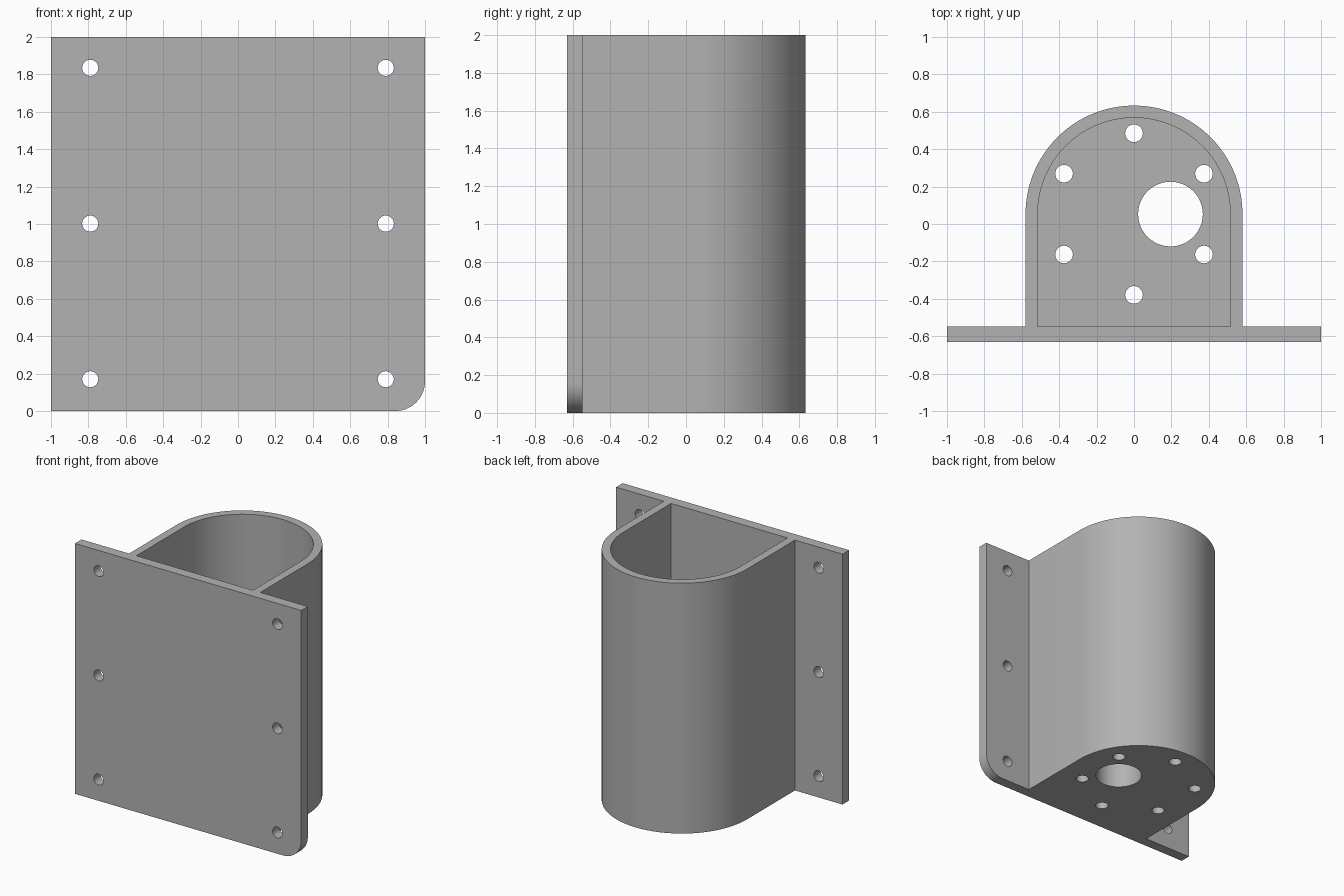
import bpy, bmesh, math
from mathutils import Matrix, Vector

if "Cube" in bpy.data.objects:
    bpy.data.objects.remove(bpy.data.objects["Cube"], do_unlink=True)

PLATE_FRONT, PLATE_BACK = -0.63, -0.547
ARC_Y = 0.053          # centre of the round housing and of the bolt circle
FLOOR = 0.25

grey = bpy.data.materials.new("plain grey")
grey.use_nodes = True
grey.diffuse_color = (0.45, 0.45, 0.45, 1)
grey.node_tree.nodes["Principled BSDF"].inputs["Base Color"].default_value = grey.diffuse_color


def prism(name, outline, direction):
    """Extrude a closed outline of 3D points along a direction."""
    bm = bmesh.new()
    face = bm.faces.new([bm.verts.new(p) for p in outline])
    top = bmesh.ops.extrude_face_region(bm, geom=[face])["geom"]
    moved = [v for v in top if isinstance(v, bmesh.types.BMVert)]
    bmesh.ops.translate(bm, verts=moved, vec=Vector(direction))
    bmesh.ops.recalc_face_normals(bm, faces=bm.faces)
    mesh = bpy.data.meshes.new(name)
    bm.to_mesh(mesh)
    bm.free()
    obj = bpy.data.objects.new(name, mesh)
    mesh.materials.append(grey)
    bpy.context.collection.objects.link(obj)
    return obj


def arc(cx, cy, r, start, end, steps):
    angles = [math.radians(start + (end - start) * i / steps) for i in range(steps + 1)]
    return [(cx + r * math.cos(a), cy + r * math.sin(a)) for a in angles]


def arch(name, r, y_front, z0, z1):
    """Upright D-shaped prism: flat at the front, round at the back."""
    pts = [(-r, y_front), (r, y_front)] + arc(0, ARC_Y, r, 0, 180, 64)
    return prism(name, [(x, y, z0) for x, y in pts], (0, 0, z1 - z0))


def drill(name, r, centre, axis):
    """Round cutter through the centre, along y or z."""
    pts = arc(0, 0, r, 0, 352.5, 47)
    turn = Matrix.Rotation(math.radians(90), 3, "X") if axis == "y" else Matrix.Identity(3)
    d = turn @ Vector((0, 0, 1))
    start = Vector(centre) - d * 0.4
    return prism(name, [start + turn @ Vector((x, y, 0)) for x, y in pts], d * 0.8)


def combine(obj, other, operation):
    mod = obj.modifiers.new(operation.lower(), "BOOLEAN")
    mod.operation = operation
    mod.solver = "EXACT"
    mod.object = other
    bpy.context.view_layer.objects.active = obj
    bpy.ops.object.modifier_apply(modifier=mod.name)
    bpy.data.objects.remove(other, do_unlink=True)


# Mounting plate with one rounded lower corner
corner = arc(0.84, 0.16, 0.16, -90, 0, 24)
plate_outline = [(-1, 0)] + corner + [(1, 2), (-1, 2)]
bracket = prism("motor_bracket", [(x, PLATE_FRONT, z) for x, z in plate_outline],
                (0, PLATE_BACK - PLATE_FRONT, 0))

# Round-backed housing joined to the plate, open at the top
combine(bracket, arch("housing", 0.58, -0.59, 0, 2), "UNION")
combine(bracket, arch("cavity", 0.515, PLATE_BACK, FLOOR, 2.2), "DIFFERENCE")

# Plate screw holes
for x in (-0.79, 0.79):
    for z in (0.17, 1.002, 1.835):
        combine(bracket, drill("screw_hole", 0.043, (x, PLATE_FRONT, z), "y"), "DIFFERENCE")

# Floor bolt circle and offset shaft hole
for i in range(6):
    a = math.radians(30 + 60 * i)
    spot = (0.432 * math.cos(a), ARC_Y + 0.432 * math.sin(a), 0)
    combine(bracket, drill("bolt_hole", 0.047, spot, "z"), "DIFFERENCE")
combine(bracket, drill("shaft_hole", 0.173, (0.195, ARC_Y, 0), "z"), "DIFFERENCE")

# Smooth curves, sharp edges
bpy.ops.object.select_all(action="DESELECT")
bracket.select_set(True)
bpy.context.view_layer.objects.active = bracket
bpy.ops.object.shade_smooth_by_angle(angle=math.radians(30))
